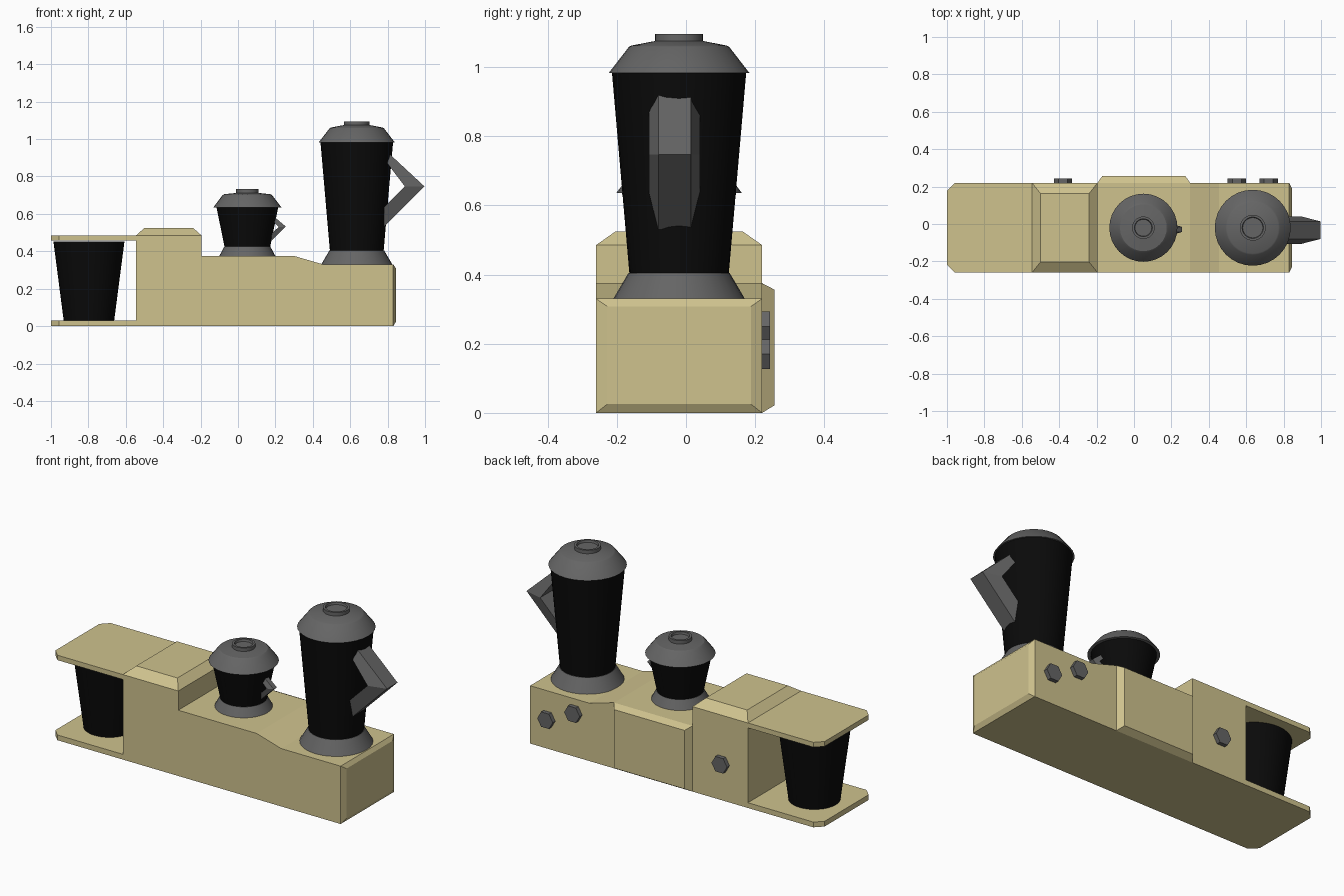
import bpy, bmesh
from math import cos, sin, tau, radians

if "Cube" in bpy.data.objects:
    bpy.data.objects.remove(bpy.data.objects["Cube"])


def material(name, rgb):
    m = bpy.data.materials.new(name)
    m.diffuse_color = (*rgb, 1)
    m.use_nodes = True
    m.node_tree.nodes["Principled BSDF"].inputs["Base Color"].default_value = m.diffuse_color
    return m


TAN = material("tan", (0.62, 0.54, 0.27))
BLACK = material("black", (0.003, 0.003, 0.003))
GREY = material("dark grey", (0.13, 0.13, 0.13))
Y0, Y1, YC = -0.26, 0.22, -0.02


def loft(name, rings, mat, smooth=False, corner_x=None):
    """Skin equal-length rings of points and cap both ends."""
    bm = bmesh.new()
    loops = [[bm.verts.new(p) for p in ring] for ring in rings]
    n = len(loops[0])
    for a, b in zip(loops, loops[1:]):
        for i in range(n):
            j = (i + 1) % n
            bm.faces.new((a[i], a[j], b[j], b[i]))
    bm.faces.new(loops[0][::-1])
    bm.faces.new(loops[-1])
    if corner_x is not None:  # chamfer the upright edges at this x
        edges = [e for e in bm.edges
                 if all(abs(v.co.x - corner_x) < 1e-4 for v in e.verts)
                 and abs(e.verts[0].co.y - e.verts[1].co.y) < 1e-4]
        bmesh.ops.bevel(bm, geom=edges, offset=0.042, segments=1, affect='EDGES')
    bmesh.ops.recalc_face_normals(bm, faces=bm.faces)
    me = bpy.data.meshes.new(name)
    bm.to_mesh(me)
    bm.free()
    me.materials.append(mat)
    ob = bpy.data.objects.new(name, me)
    bpy.context.collection.objects.link(ob)
    if smooth:
        bpy.ops.object.select_all(action='DESELECT')
        ob.select_set(True)
        bpy.context.view_layer.objects.active = ob
        bpy.ops.object.shade_smooth_by_angle(angle=radians(30))
    return ob


def rect(lo, hi):
    """Corner pairs for a rectangle in two axes."""
    return [(lo[0], lo[1]), (hi[0], lo[1]), (hi[0], hi[1]), (lo[0], hi[1])]


def lathe(name, x, profile, mat, seg=32):
    rings = [[(x + r * cos(tau * i / seg), YC + r * sin(tau * i / seg), z)
              for i in range(seg)] for r, z in profile]
    loft(name, rings, mat, smooth=True)


def handle(name, outer, inner, half_out, half_in, y):
    """Bent grip, narrow on the outside and wide on the inside."""
    rings = [[(ox, y - half_out, oz), (ox, y + half_out, oz),
              (ix, y + half_in, iz), (ix, y - half_in, iz)]
             for (ox, oz), (ix, iz) in zip(outer, inner)]
    loft(name, rings, GREY)


# Housing: stepped side profile with the open bay for the left cup
side = [(-1, 0), (0.83, 0), (0.83, 0.33), (0.455, 0.33), (0.30, 0.375),
        (-0.195, 0.375), (-0.195, 0.485), (-1, 0.485), (-1, 0.457),
        (-0.545, 0.457), (-0.545, 0.03), (-1, 0.03)]
loft("housing", [[(x, y, z) for x, z in side] for y in (Y0, Y1)], TAN, corner_x=-1)

# Chamfered raised panels on the top, right end and back
loft("top_panel", [[(x, y, 0.485) for x, y in rect((-0.545, Y0), (-0.195, Y1))],
                   [(x, y, 0.525) for x, y in rect((-0.50, -0.203), (-0.24, 0.163))]], TAN)
loft("end_panel", [[(0.83, y, z) for y, z in rect((Y0, 0), (Y1, 0.33))],
                   [(0.845, y, z) for y, z in rect((-0.228, 0.025), (0.188, 0.308))]], TAN)
loft("back_panel", [[(x, Y1, z) for x, z in rect((-0.195, 0), (0.30, 0.375))],
                    [(x, 0.256, z) for x, z in rect((-0.17, 0.022), (0.275, 0.356))]], TAN)

# Cup in the bay
lathe("cup", -0.797, [(0.135, 0.03), (0.19, 0.453)], BLACK)

# Small and large jugs: base collar, jar, lid with recessed cap
jugs = [("small", 0.05, 0.375, 0.425, 0.635, 0.15, 0.12, 0.165,
         [(0.182, 0.635), (0.135, 0.697), (0.125, 0.705), (0.06, 0.712)], 0.06, 0.732),
        ("large", 0.635, 0.33, 0.405, 0.983, 0.19, 0.143, 0.194,
         [(0.203, 0.983), (0.145, 1.058), (0.137, 1.062), (0.069, 1.075)], 0.069, 1.095)]
for name, x, z0, z1, z2, r0, r1, r2, lid, rc, zc in jugs:
    lathe(name + "_collar", x, [(r0, z0), (r1 + 0.003, z1)], GREY)
    lathe(name + "_jar", x, [(r1, z1 - 0.01), (r2, z2)], BLACK)
    lathe(name + "_lid", x, lid + [(rc, zc), (rc - 0.012, zc), (rc - 0.015, zc - 0.012)], GREY)

# Angular handles
handle("large_handle", [(0.80, 0.93), (0.997, 0.747), (0.78, 0.53)],
       [(0.80, 0.868), (0.892, 0.747), (0.78, 0.635)], 0.047, 0.074, -0.033)
handle("small_handle", [(0.185, 0.592), (0.256, 0.532), (0.17, 0.448)],
       [(0.185, 0.565), (0.217, 0.53), (0.17, 0.485)], 0.014, 0.025, -0.029)

# Hexagonal control knobs on the back
for k, (x, z) in enumerate([(-0.38, 0.21), (0.55, 0.25), (0.72, 0.17)]):
    loft(f"knob_{k + 1}", [[(x + 0.049 * cos(tau * i / 6), y, z + 0.049 * sin(tau * i / 6))
                            for i in range(6)] for y in (0.21, 0.243)], GREY)
